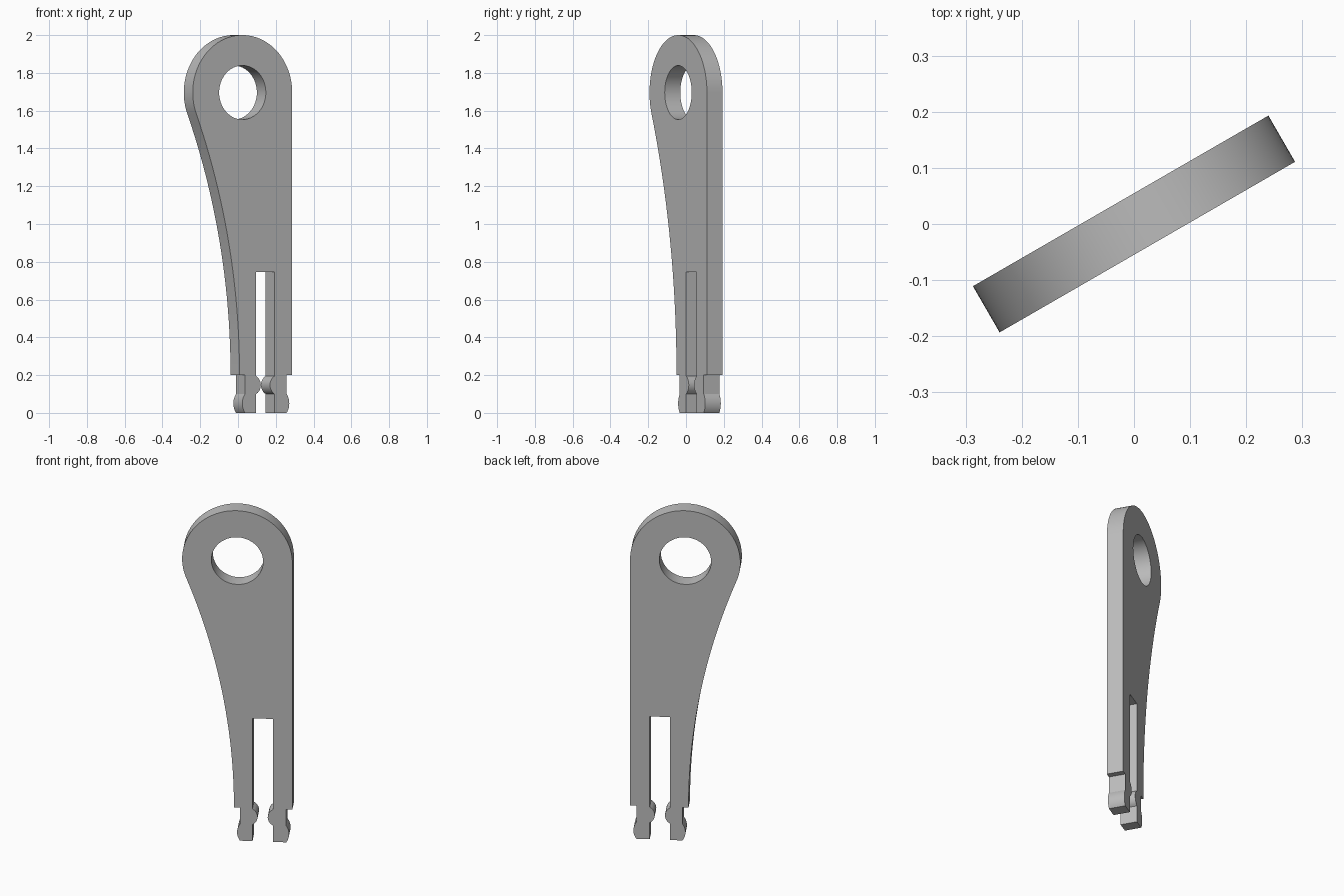
import bpy, bmesh
from math import sin, cos, pi, radians, atan2, hypot
from mathutils import Matrix, Vector

cube = bpy.data.objects.get("Cube")
if cube:
    bpy.data.objects.remove(cube)

THICK = 0.095
HEAD_R, HOLE_R = 0.304, 0.143
HEAD_Z = 2 - HEAD_R
STEP_Z, SLOT_Z = 0.2, 0.745
SIDE = -0.018                      # narrow edge of the shank
SLOT_L, SLOT_R = 0.084, 0.196      # slot between the two legs
LEG_L, LEG_R = 0.015, 0.27         # outer edges of the clip ends


def arc(cx, cz, r, a0, a1, n):
    return [(cx + r * cos(a0 + (a1 - a0) * i / n),
             cz + r * sin(a0 + (a1 - a0) * i / n)) for i in range(n + 1)]


def bump(x, z0, z1, depth, n=10):
    """Round bulge on a vertical edge, from z0 to z1; depth is signed in x."""
    half = abs(z1 - z0) / 2
    d = abs(depth)
    r = (half * half + d * d) / (2 * d)
    a = atan2(half, r - d)
    way, side = (1 if z1 > z0 else -1), (1 if depth > 0 else -1)
    pts = arc(0, 0, r, -a, a, n)
    return [(x + side * (px - r + d), (z0 + z1) / 2 + way * pz) for px, pz in pts]


# Concave flank: an arc vertical at the step and tangent to the round head
rise = HEAD_Z - STEP_Z
flank_r = (SIDE ** 2 + rise ** 2 - HEAD_R ** 2) / (2 * (HEAD_R + SIDE))
flank_x = SIDE - flank_r
touch = atan2(rise, -flank_x)
flank = arc(flank_x, STEP_Z, flank_r, touch, 0, 24)
head = arc(0, HEAD_Z, HEAD_R, 0, pi + touch, 56)

# Outline, anticlockwise from the right leg
outline = [(SLOT_R, 0)]
outline += bump(LEG_R, 0, 0.1, 0.016)
outline += [(LEG_R, STEP_Z), (HEAD_R, STEP_Z)]
outline += head + flank[1:]
outline += [(LEG_L, STEP_Z)]
outline += bump(LEG_L, 0.1, 0, -0.016)
outline += [(SLOT_L, 0)]
outline += bump(SLOT_L, 0.1, 0.195, 0.028)
outline += [(SLOT_L, SLOT_Z), (SLOT_R, SLOT_Z)]
outline += bump(SLOT_R, 0.195, 0.1, -0.028)
hole = arc(0, HEAD_Z, HOLE_R, 0, 2 * pi, 48)[:-1]

# Flat plate with the eye, pushed out to its thickness
bm = bmesh.new()
edges = []
for loop in (outline, hole):
    vs = [bm.verts.new((x, -THICK / 2, z)) for x, z in loop]
    edges += [bm.edges.new((vs[i - 1], vs[i])) for i in range(len(vs))]
bmesh.ops.triangle_fill(bm, edges=edges, use_beauty=True, normal=Vector((0, -1, 0)))
grown = bmesh.ops.extrude_face_region(bm, geom=bm.faces[:], use_keep_orig=True)
moved = [g for g in grown["geom"] if isinstance(g, bmesh.types.BMVert)]
bmesh.ops.translate(bm, verts=moved, vec=(0, THICK, 0))
bmesh.ops.recalc_face_normals(bm, faces=bm.faces[:])
bmesh.ops.rotate(bm, verts=bm.verts[:], matrix=Matrix.Rotation(radians(30), 3, "Z"))

mesh = bpy.data.meshes.new("clip_lever")
bm.to_mesh(mesh)
bm.free()
lever = bpy.data.objects.new("clip_lever", mesh)
bpy.context.collection.objects.link(lever)

# Plain grey
grey = bpy.data.materials.new("plain_grey")
grey.use_nodes = True
colour = (0.5, 0.5, 0.5, 1)
grey.diffuse_color = colour
grey.node_tree.nodes["Principled BSDF"].inputs["Base Color"].default_value = colour
mesh.materials.append(grey)

bpy.ops.object.select_all(action="DESELECT")
lever.select_set(True)
bpy.context.view_layer.objects.active = lever
bpy.ops.object.shade_smooth_by_angle(angle=radians(30))
